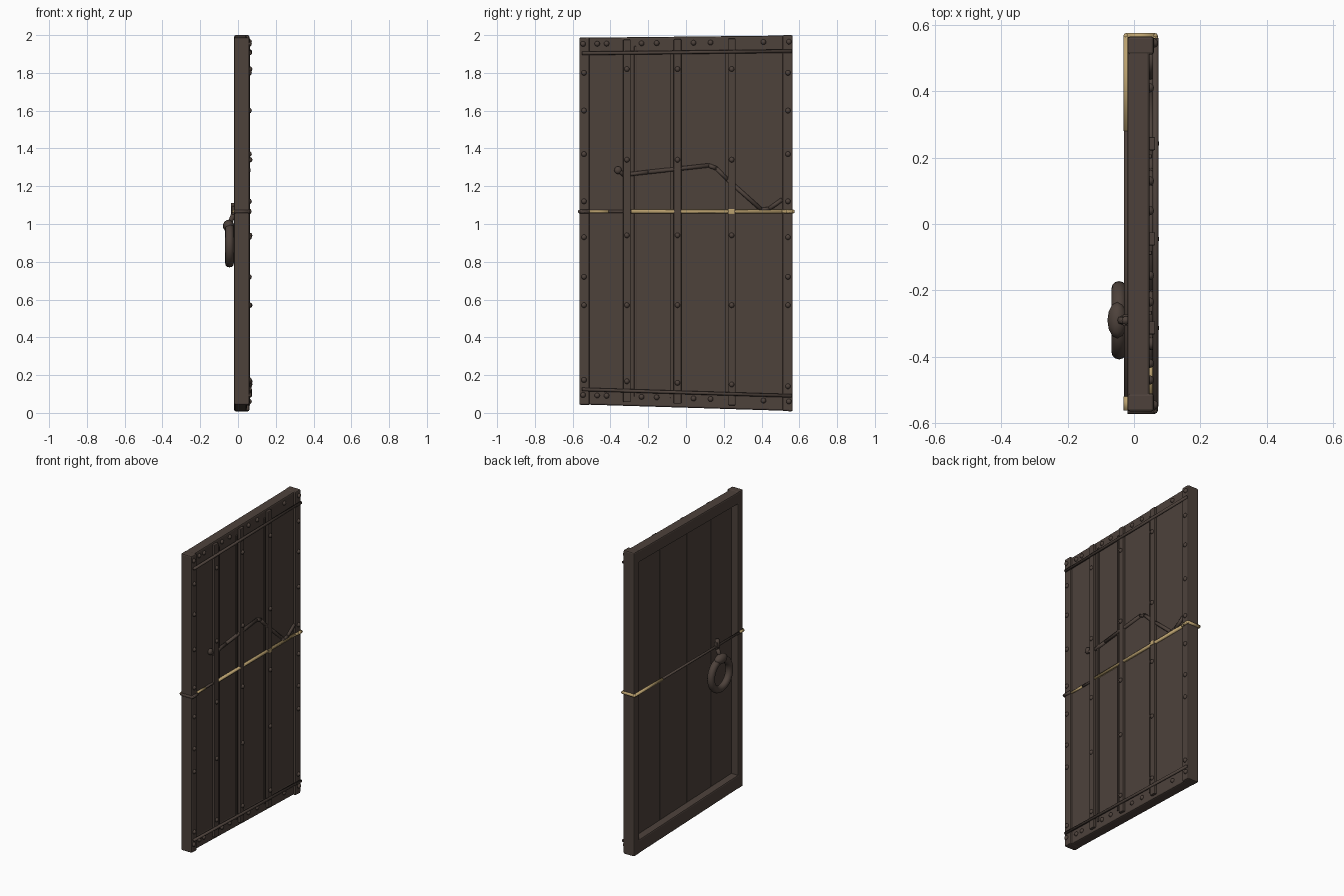
import bpy, bmesh, math
from mathutils import Vector, Matrix

old = bpy.data.objects.get("Cube")
if old:
    bpy.data.objects.remove(old, do_unlink=True)


def material(name, rgb):
    m = bpy.data.materials.new(name)
    m.use_nodes = True
    color = (*rgb, 1)
    m.diffuse_color = color
    m.node_tree.nodes["Principled BSDF"].inputs["Base Color"].default_value = color
    return m


DARK = material("dark brown", (0.075, 0.054, 0.044))
GOLD = material("straw gold", (0.50, 0.36, 0.16))


def finish(bm, name, mat, smooth=False):
    me = bpy.data.meshes.new(name)
    bmesh.ops.recalc_face_normals(bm, faces=bm.faces)
    bm.to_mesh(me)
    bm.free()
    me.materials.append(mat)
    ob = bpy.data.objects.new(name, me)
    bpy.context.collection.objects.link(ob)
    if smooth:
        for p in me.polygons:
            p.use_smooth = True
    return ob


def sag(y, z):
    """Uneven door: the lower edge climbs and the upper edge drops toward -y."""
    t = (0.565 - y) / 1.13
    return z + (0.035 * t if z < 0.2 else -0.012 * t if z > 1.9 else 0)


def box(name, x, y, z, bevel=0.004):
    bm = bmesh.new()
    bmesh.ops.create_cube(bm, size=1)
    for v in bm.verts:
        p = [r[0] if c < 0 else r[1] for c, r in zip(v.co, (x, y, z))]
        v.co = (p[0], p[1], sag(p[1], p[2]))
    if bevel:
        bmesh.ops.bevel(bm, geom=bm.edges[:], offset=bevel, segments=2,
                        profile=0.5, affect='EDGES')
    return finish(bm, name, DARK)


def tube(name, points, radius, mat, sides=8):
    """Round rod along a path, joined at the bends."""
    bm = bmesh.new()
    pts = [Vector(p) for p in points]
    for a, b in zip(pts, pts[1:]):
        d = b - a
        m = Matrix.Translation((a + b) / 2) @ d.to_track_quat('Z', 'Y').to_matrix().to_4x4()
        bmesh.ops.create_cone(bm, cap_ends=True, segments=sides, radius1=radius,
                              radius2=radius, depth=d.length, matrix=m)
    for p in pts[1:-1]:
        bmesh.ops.create_uvsphere(bm, u_segments=sides, v_segments=6, radius=radius,
                                  matrix=Matrix.Translation(p))
    return finish(bm, name, mat, True)


def ball(name, pos, scale):
    bm = bmesh.new()
    bmesh.ops.create_uvsphere(bm, u_segments=12, v_segments=8, radius=1,
                              matrix=Matrix.Translation(pos) @ Matrix.Diagonal((*scale, 1)))
    return finish(bm, name, DARK, True)


# Outer frame, open toward the back
box("frame_post_left", (-0.02, 0.06), (0.51, 0.565), (0.008, 2.0), 0.008)
box("frame_post_right", (-0.02, 0.06), (-0.565, -0.51), (0.008, 2.0), 0.008)
box("frame_rail_top", (-0.02, 0.047), (-0.53, 0.53), (1.92, 1.998), 0.008)
box("frame_rail_bottom", (-0.02, 0.047), (-0.53, 0.53), (0.01, 0.10), 0.008)

# Thin planks
SEAMS = [-0.53, -0.30, -0.05, 0.23, 0.53]
for i, (a, b) in enumerate(zip(SEAMS, SEAMS[1:])):
    box(f"plank_{i + 1}", (0.028, 0.046), (a + 0.001, b - 0.001), (0.06, 1.96), 0.003)

# Vertical straps, each with a thin lip beside it
for i, (y, lip) in enumerate([(-0.313, 0.045), (-0.045, -0.042), (0.242, -0.038)]):
    box(f"strap_{i + 1}", (0.044, 0.064), (y - 0.02, y + 0.02), (0.03, 1.985))
    box(f"strap_lip_{i + 1}", (0.044, 0.054), (y + lip - 0.006, y + lip + 0.006), (0.06, 1.95), 0.002)

# Horizontal rods across the straps
for name, z in (("top_rod", 1.915), ("bottom_rod", 0.09)):
    tube(name, [(0.065, y, sag(y, z)) for y in (-0.55, 0.56)], 0.009, DARK)

# Rivets on the rails, posts and straps
spots = []
for y in (-0.545, -0.47, -0.42, -0.235, -0.155, 0.04, 0.13, 0.41, 0.545):
    edge = abs(y) > 0.5
    spots += [(0.06 if edge else 0.047, y, z) for z in (1.965, 0.06)]
for side in (-0.54, 0.54):
    spots += [(0.06, side, z) for z in (1.8, 1.6, 1.37, 1.12, 0.93, 0.72, 0.57, 0.14)]
for y in (-0.313, -0.045, 0.242):
    spots += [(0.063, y, z) for z in (1.82, 1.34, 0.94, 0.57, 0.14)]
for x, y, z in spots:
    ball("rivet", (x, y, sag(y, z)), (0.013, 0.014, 0.014))

# Bent wire on the planks
tube("bent_wire", [(0.05, y, z) for y, z in
     ((-0.37, 1.295), (-0.33, 1.26), (-0.2, 1.275), (0.12, 1.31), (0.16, 1.295),
      (0.22, 1.235), (0.4, 1.075), (0.44, 1.08), (0.51, 1.13))], 0.011, DARK)
ball("wire_end", (0.052, -0.36, 1.285), (0.015, 0.02, 0.02))

# Cord around the door, partly gold and partly dark
CZ = 1.066
tube("cord_front_gold", [(0.054, -0.29, CZ), (0.054, 0.51, CZ), (0.062, 0.53, CZ),
     (0.062, 0.566, CZ), (-0.022, 0.566, CZ), (-0.022, 0.28, CZ)], 0.010, GOLD)
tube("cord_front_end", [(0.05, -0.51, CZ), (0.05, -0.41, CZ)], 0.008, GOLD)
tube("cord_front_dark", [(0.048, -0.41, CZ), (0.048, -0.29, CZ)], 0.008, DARK)
tube("cord_back_dark", [(-0.022, 0.28, CZ), (-0.022, -0.52, CZ)], 0.008, DARK)
tube("cord_back_end", [(-0.022, -0.52, CZ), (-0.022, -0.562, CZ)], 0.009, GOLD)
tube("cord_edge_dark", [(-0.02, -0.562, CZ), (0.062, -0.562, CZ), (0.062, -0.51, CZ)], 0.010, DARK)
box("cord_knot", (0.05, 0.068), (0.225, 0.258), (1.053, 1.08), 0.003).data.materials[0] = GOLD

# Pull ring hanging from its mount on the back
bpy.ops.mesh.primitive_torus_add(major_radius=0.095, minor_radius=0.023, major_segments=32,
                                 minor_segments=12, location=(-0.045, -0.29, 0.888),
                                 rotation=(0, math.pi / 2, 0))
ring = bpy.context.object
ring.name = "pull_ring"
ring.data.materials.append(DARK)
bpy.ops.object.shade_smooth()
ball("ring_knuckle", (-0.05, -0.29, 0.99), (0.03, 0.055, 0.032))
tube("ring_stem", [(-0.045, -0.29, 1.0), (-0.024, -0.29, 1.05), (-0.024, -0.29, 1.11)], 0.013, DARK)
box("ring_mount", (-0.034, -0.012), (-0.308, -0.272), (1.05, 1.095))
